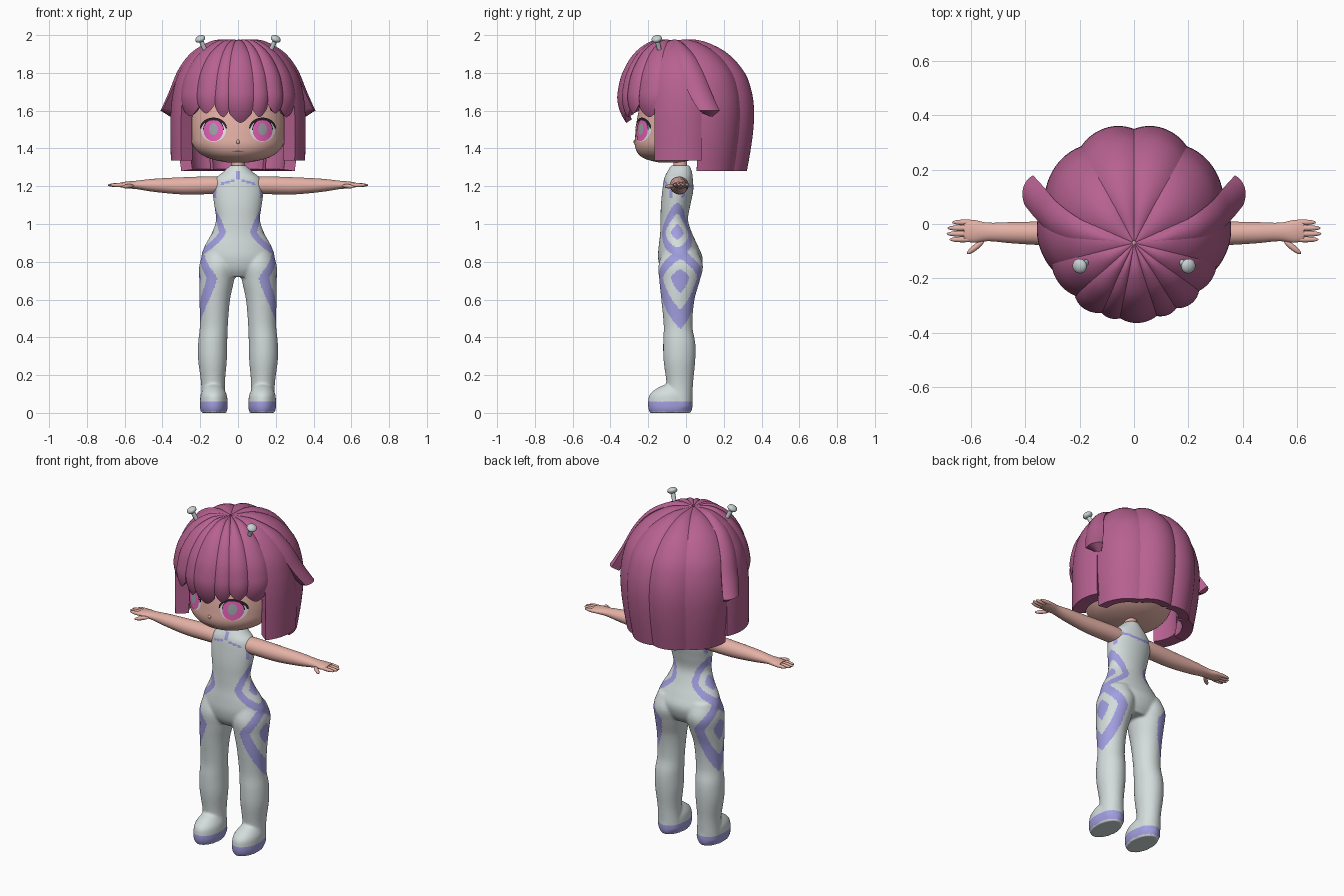
import bpy, bmesh
from math import sin, cos, pi, radians, atan2, sqrt
from mathutils import Vector

cube = bpy.data.objects.get("Cube")
if cube:
    bpy.data.objects.remove(cube, do_unlink=True)


def material(name, r, g, b):
    m = bpy.data.materials.new(name)
    m.use_nodes = True
    m.diffuse_color = (r, g, b, 1)
    m.node_tree.nodes["Principled BSDF"].inputs["Base Color"].default_value = (r, g, b, 1)
    return m


HAIR = material("rose hair", .47, .12, .28)
SKIN = material("skin", .78, .44, .38)
SUIT = material("pale suit", .66, .72, .72)
LILAC = material("lilac trim", .36, .34, .74)
METAL = material("pale metal", .58, .64, .65)
PINK = material("iris pink", .80, .12, .48)
DARK = material("lash black", .02, .015, .02)
GREY = material("pupil grey", .36, .38, .42)
WHITE = material("eye white", .8, .78, .8)
LIP = material("mouth line", .35, .15, .13)


def finish(name, bm, *mats):
    mesh = bpy.data.meshes.new(name)
    bm.to_mesh(mesh)
    bm.free()
    for m in mats:
        mesh.materials.append(m)
    ob = bpy.data.objects.new(name, mesh)
    bpy.context.collection.objects.link(ob)
    return ob


def bake(ob):
    # replace the mesh by its modified result
    dg = bpy.context.evaluated_depsgraph_get()
    mesh = bpy.data.meshes.new_from_object(ob.evaluated_get(dg))
    ob.modifiers.clear()
    ob.data = mesh


def spline(rows, t):
    # smooth interpolation of table rows keyed by their first entry
    n = len(rows)
    t = min(max(t, rows[0][0]), rows[-1][0])
    i = max(j for j in range(n - 1) if rows[j][0] <= t)
    a, b = rows[i], rows[i + 1]
    p, q = rows[max(i - 1, 0)], rows[min(i + 2, n - 1)]
    h = b[0] - a[0]
    s = (t - a[0]) / h
    out = []
    for k in range(1, len(a)):
        m0 = (b[k] - p[k]) / (b[0] - p[0]) * h
        m1 = (q[k] - a[k]) / (q[0] - a[0]) * h
        out.append((1 + 2 * s) * (1 - s) ** 2 * a[k] + s * (1 - s) ** 2 * m0
                   + s * s * (3 - 2 * s) * b[k] + s * s * (s - 1) * m1)
    return out


def loft(bm, rows, place, steps=40, seg=40):
    # rows: position, two radii, two centre offsets
    rings = []
    for j in range(steps + 1):
        t = rows[0][0] + (rows[-1][0] - rows[0][0]) * j / steps
        ra, rb, ca, cb = spline(rows, t)
        rings.append([bm.verts.new(place(t, ca + ra * cos(2 * pi * i / seg), cb + rb * sin(2 * pi * i / seg)))
                      for i in range(seg)])
    faces = [bm.faces.new(rings[0]), bm.faces.new(rings[-1])]
    for a, b in zip(rings, rings[1:]):
        faces += [bm.faces.new((a[i], a[(i + 1) % seg], b[(i + 1) % seg], b[i])) for i in range(seg)]
    bmesh.ops.recalc_face_normals(bm, faces=faces)


def upright(t, u, v):
    return (u, v, t)


def ball(name, loc, scale, axis, mat):
    # ellipsoid whose z axis points along the given axis
    bm = bmesh.new()
    bmesh.ops.create_uvsphere(bm, u_segments=16, v_segments=10, radius=1)
    ob = finish(name, bm, mat)
    ob.location, ob.scale = loc, scale
    ob.rotation_euler = Vector(axis).to_track_quat('Z', 'Y').to_euler()
    return ob


# --- Suit: torso, legs and feet fused into one skin ---
torso = [(.72, .12, .08, 0, -.03), (.76, .18, .105, 0, -.03), (.82, .195, .118, 0, -.03),
         (.88, .178, .105, 0, -.04), (.95, .14, .085, 0, -.052), (1.02, .117, .073, 0, -.062),
         (1.1, .126, .078, 0, -.055), (1.18, .135, .082, 0, -.043), (1.24, .122, .076, 0, -.04),
         (1.27, .085, .068, 0, -.035), (1.31, .042, .05, 0, -.03)]
leg = [(.03, .068, .068, .128, -.036), (.15, .063, .07, .132, -.033), (.28, .076, .084, .135, -.035),
       (.37, .077, .085, .134, -.036), (.46, .074, .076, .128, -.042), (.6, .081, .088, .123, -.043),
       (.7, .092, .107, .113, -.034), (.78, .098, .118, .107, -.028), (.86, .08, .09, .1, -.03)]
foot = [(0, .066, .108, .128, -.083), (.025, .073, .117, .128, -.083), (.06, .073, .118, .128, -.083),
        (.1, .068, .11, .129, -.08), (.135, .05, .08, .13, -.065), (.16, .03, .04, .13, -.045)]
bm = bmesh.new()
loft(bm, torso, upright)
for s in (-1, 1):
    for rows in (leg, foot):
        loft(bm, rows, lambda t, u, v: (s * u, v, t))
suit = finish("body_suit", bm, SUIT, LILAC)
mod = suit.modifiers.new("fuse", 'REMESH')
mod.mode, mod.voxel_size = 'VOXEL', .007
mod = suit.modifiers.new("soften", 'SMOOTH')
mod.factor, mod.iterations = .5, 6
bake(suit)


def diamond(angle, z, zc, wide, up, down):
    d = (abs(angle / wide) ** 1.2 + abs((z - zc) / (up if z > zc else down)) ** 1.2) ** (1 / 1.2)
    return d < .3 or .62 < d < 1


def is_trim(c):
    x, y, z = abs(c.x), c.y, c.z
    if z < .4:
        return .008 < z < .058
    if z > 1.14:
        armhole = abs(x - .121) < .006
        tie = y < -.05 and (x < .008 and 1.235 < z < 1.28 or .02 < x < .09 and abs(z - 1.235 + .25 * x) < .006)
        back = y > -.02 and abs(z - 1.19 - .15 * x) < .008
        return armhole or tie or back
    return (diamond(atan2(y + .045, x), z, .955, .9, .16, .13)
            or diamond(atan2(y + .03, x - .06), z, .715, 1.15, .16, .27))


for p in suit.data.polygons:
    p.material_index = int(is_trim(p.center))

# --- Head and neck ---
head_rows = [(1.325, .05, .05, 0, -.09), (1.34, .13, .12, 0, -.085), (1.365, .19, .172, 0, -.075),
             (1.41, .235, .21, 0, -.06), (1.47, .25, .224, 0, -.045), (1.55, .255, .23, 0, -.03),
             (1.65, .255, .235, 0, -.005), (1.78, .225, .22, 0, 0), (1.88, .13, .14, 0, 0)]
bm = bmesh.new()
loft(bm, head_rows, upright, 60, 72)
finish("head", bm, SKIN)
bm = bmesh.new()
loft(bm, [(1.27, .034, .036, 0, -.03), (1.37, .034, .036, 0, -.03)], upright, 4, 24)
finish("neck", bm, SKIN)
ball("nose", (0, -.268, 1.435), (.01, .01, .012), (0, 0, 1), SKIN)


def face_plate(name, cx, cz, rx, rz, lift, mat, arc=(0, 2 * pi), inner=0, grow=0):
    # thin patch hugging the face, a full disc or a crescent
    bm = bmesh.new()
    grid = []
    for i in range(37):
        a = arc[0] + (arc[1] - arc[0]) * i / 36
        row = []
        for j in range(7):
            k = inner + (1 + grow * sin(pi * i / 36) - inner) * max(j / 6, .01)
            x, z = cx + k * rx * cos(a), cz + k * rz * sin(a)
            w, d, _, cy = spline(head_rows, z)
            row.append(bm.verts.new((x, cy - d * sqrt(max(0, 1 - (x / w) ** 2)) - lift, z)))
        grid.append(row)
    for a, b in zip(grid, grid[1:]):
        for j in range(6):
            bm.faces.new((a[j], a[j + 1], b[j + 1], b[j]))
    bmesh.ops.remove_doubles(bm, verts=bm.verts, dist=1e-6)
    bm.normal_update()
    if sum(f.normal.y for f in bm.faces) > 0:
        bmesh.ops.reverse_faces(bm, faces=bm.faces)
    finish(name, bm, mat)


for s, side in ((1, "left"), (-1, "right")):
    x = s * .13
    face_plate(side + "_eye_white", x, 1.497, .066, .062, .002, WHITE)
    face_plate(side + "_eye_rim", x, 1.497, .055, .061, .0035, DARK, (0, pi))
    face_plate(side + "_iris", x, 1.495, .052, .057, .005, PINK)
    face_plate(side + "_pupil", x, 1.502, .023, .032, .0065, GREY)
    face_plate(side + "_lash", x, 1.497, .072, .058, .008, DARK, (radians(8), radians(172)), .9, .14)
face_plate("mouth", 0, 1.385, .032, .003, .002, LIP)

# --- Arms and hands ---
arm = [(.08, .05, .046, -.036, 1.205), (.15, .05, .047, -.036, 1.205), (.3, .045, .045, -.035, 1.202),
       (.45, .039, .034, -.032, 1.205), (.54, .034, .022, -.029, 1.207), (.59, .042, .018, -.027, 1.207),
       (.625, .038, .012, -.025, 1.207)]
for s, side in ((1, "left"), (-1, "right")):
    bm = bmesh.new()
    loft(bm, arm, lambda t, u, v: (s * t, u, v), 30, 32)
    finish(side + "_arm", bm, SKIN)
    for i, reach in enumerate((.67, .687, .69, .68)):
        y = .006 - .021 * i
        ball(f"{side}_finger_{i + 1}", (s * (reach - .05), y, 1.206), (.0105, .0105, .05), (s, 0, 0), SKIN)
    ball(side + "_thumb", (s * .583, -.085, 1.2), (.011, .011, .04), (s, -.8, -.1), SKIN)

# --- Hair: panels running from the crown down a common dome ---
dome = [(0, .02, 1.972), (1, .35, 1.96), (2, .66, 1.9), (3, .88, 1.8), (4, .97, 1.7),
        (5, 1, 1.6), (6, .99, 1.5), (7, .96, 1.4), (8.2, .91, 1.28)]


def strand(name, a0, a1, end, point=0, tuck=0, flare=0, sway=0, narrow=0, lift=0, thick=.05):
    nu, nv = 14, 30
    bm = bmesh.new()
    grid = []
    for i in range(nu + 1):
        w = 2 * i / nu - 1
        k_end = 3 + (1.8 - end - point * abs(w) ** 1.6) * 10
        column = []
        for j in range(nv + 1):
            t = j / nv
            k = k_end * t
            f, z = spline(dome, k)
            f += lift * min(k / 2, 1) - .05 * w * w * f
            f += flare * (max(0, k - 3) / 2) ** 2 - tuck * (max(0, k - 4) / 1.5) ** 2
            z += .016 * (1 - w * w) * min(k, 1) * max(0, 1 - k / 4)
            a = radians((a0 + a1) / 2 + (a1 - a0) / 2 * w * (1 - narrow * t ** 3) - sway * (1 - t))
            ex, ey = .355 * sin(a), -.365 * cos(a)
            column.append(bm.verts.new((f * ex, -.07 + f * (ey + .07), z)))
        grid.append(column)
    for a, b in zip(grid, grid[1:]):
        for j in range(nv):
            bm.faces.new((a[j], a[j + 1], b[j + 1], b[j]))
    ob = finish(name, bm, HAIR)
    mod = ob.modifiers.new("thickness", 'SOLIDIFY')
    mod.thickness, mod.offset = thick, -1
    bake(ob)


fringe = [(-68, -38, 1.57), (-41, -20, 1.585), (-23, -6, 1.565), (-10, 15, 1.535),
          (12, 30, 1.565), (27, 46, 1.585), (42, 68, 1.565)]
for i, (a0, a1, end) in enumerate(fringe):
    strand(f"fringe_{i + 1}", a0, a1, end, point=.05, tuck=.15, narrow=.12, lift=.02 * (i % 2), thick=.035)
for s, side in ((1, "left"), (-1, "right")):
    for part, a0, a1, end, opts in (
            ("side_lock", 62, 104, 1.335, dict(tuck=-.012, thick=.075)),
            ("ear_flick", 94, 118, 1.6, dict(flare=.16, sway=22, narrow=.35, lift=.035, thick=.055)),
            ("back_panel_outer", 102, 148, 1.28, dict(thick=.06)),
            ("back_panel_inner", 145, 181, 1.27, dict(lift=.01, thick=.06))):
        lo, hi = sorted((s * a0, s * a1))
        if "sway" in opts:
            opts["sway"] *= s
        strand(f"{side}_{part}", lo, hi, end, **opts)

# --- Hair pins ---
for s, side in ((1, "left"), (-1, "right")):
    base, tip = Vector((s * .165, -.135, 1.9)), Vector((s * .2, -.155, 1.98))
    axis = tip - base
    bm = bmesh.new()
    bmesh.ops.create_cone(bm, cap_ends=True, segments=16, radius1=.011, radius2=.013, depth=axis.length)
    pin = finish(side + "_pin_shaft", bm, METAL)
    pin.location = (base + tip) / 2
    pin.rotation_euler = axis.to_track_quat('Z', 'Y').to_euler()
    ball(side + "_pin_head", tip, (.028, .028, .018), axis, METAL)

# --- Smooth shading with kept edges ---
bpy.ops.object.select_all(action='DESELECT')
for ob in bpy.context.collection.objects:
    if ob.type == 'MESH':
        ob.select_set(True)
        bpy.context.view_layer.objects.active = ob
bpy.ops.object.shade_smooth_by_angle(angle=radians(50))
